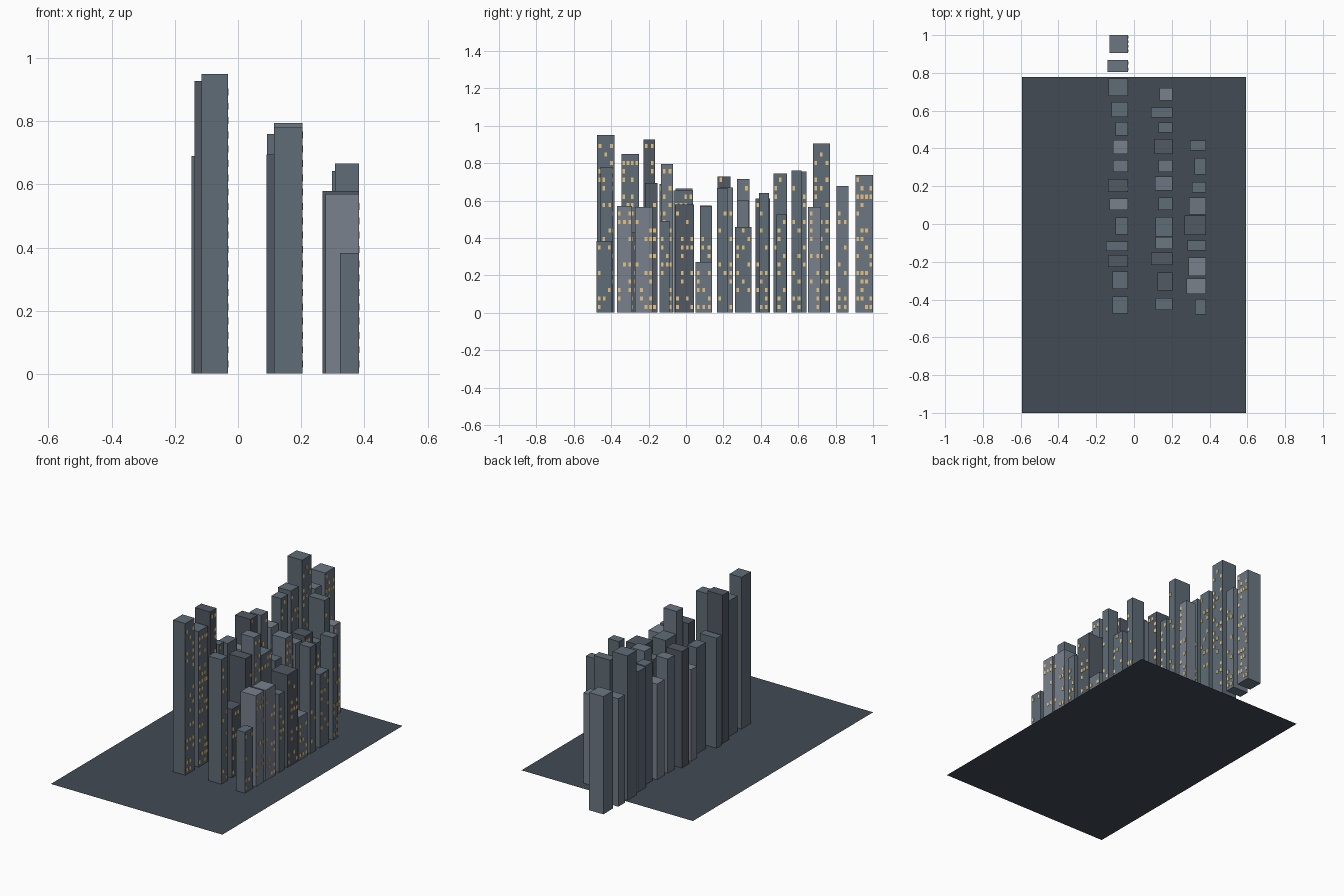
import bpy, bmesh, random
random.seed(4)

def material(name, c):
    m = bpy.data.materials.new(name)
    m.diffuse_color = (*c, 1)
    return m

WALL = {'d': material("dark_wall", (.085, .10, .125)),
        'm': material("mid_wall", (.115, .15, .18)),
        's': material("slate_wall", (.15, .185, .225)),
        'l': material("light_wall", (.19, .22, .27))}
LIT = material("lit_window", (.80, .56, .22))
GROUND = material("asphalt", (.055, .07, .09))

def box(bm, x0, x1, y0, y1, z0, z1, mat=0):
    vs = bmesh.ops.create_cube(bm, size=1)['verts']
    for v in vs:
        v.co = (x1 if v.co.x > 0 else x0, y1 if v.co.y > 0 else y0, z1 if v.co.z > 0 else z0)
    for f in {f for v in vs for f in v.link_faces}:
        f.material_index = mat

def finish(bm, name, *mats):
    me = bpy.data.meshes.new(name)
    bm.to_mesh(me)
    bm.free()
    for m in mats:
        me.materials.append(m)
    ob = bpy.data.objects.new(name, me)
    bpy.context.collection.objects.link(ob)

# a tower with randomly lit windows on its street (+x) side
def tower(name, x0, x1, y0, y1, h, tone):
    bm = bmesh.new()
    box(bm, x0, x1, y0, y1, .003, h)
    cols = max(2, int((y1 - y0) / .023))
    gap = (y1 - y0) / cols
    for r in range(int((h - .05) / .0453) + 1):
        z = .032 + r * .0453
        for c in range(cols):
            if random.random() < .36:
                y = y0 + gap * (c + .5)
                box(bm, x1 - .001, x1 + .002, y - .007, y + .007, z - .011, z + .011, 1)
    finish(bm, name, WALL[tone], LIT)

# rows share a street-side x; each tower: (back x, y min, y max, height, tone)
ROWS = {
    "back_row": (-.032, [
        (-.115, -.475, -.383, .95, 'm'), (-.115, -.345, -.252, .85, 'm'),
        (-.138, -.228, -.165, .928, 'd'), (-.147, -.142, -.092, .69, 'm'),
        (-.098, -.056, .034, .665, 'm'), (-.129, .074, .135, .575, 'l'),
        (-.138, .169, .238, .73, 'd'), (-.112, .274, .340, .715, 's'),
        (-.112, .371, .446, .60, 'l'), (-.098, .469, .540, .745, 'm'),
        (-.120, .566, .645, .755, 'm'), (-.134, .678, .769, .905, 'm'),
        (-.140, .804, .868, .677, 's'), (-.129, .906, 1.0, .738, 's')]),
    "middle_row": (.204, [
        (.114, -.456, -.392, .78, 'm'), (.125, -.352, -.257, .43, 'd'),
        (.090, -.218, -.152, .695, 'd'), (.114, -.133, -.070, .795, 's'),
        (.114, -.066, .038, .655, 'm'), (.130, .074, .139, .57, 'm'),
        (.110, .178, .251, .67, 's'), (.130, .274, .338, .60, 's'),
        (.108, .371, .450, .61, 'd'), (.130, .484, .538, .525, 'm'),
        (.091, .563, .618, .76, 'm'), (.136, .653, .721, .567, 'l')]),
    "front_row": (.382, [
        (.322, -.478, -.396, .383, 'm'), (.277, -.370, -.288, .57, 'l'),
        (.288, -.274, -.178, .567, 'l'), (.283, -.141, -.087, .49, 'm'),
        (.268, -.058, .044, .58, 'd'), (.291, .050, .140, .272, 's'),
        (.307, .167, .222, .667, 'm'), (.320, .262, .350, .46, 'm'),
        (.297, .390, .443, .642, 'm')]),
}
for row, (x1, towers) in ROWS.items():
    for i, (x0, y0, y1, h, tone) in enumerate(towers):
        tower(f"{row}_tower_{i + 1}", x0, x1, y0, y1, h, tone)

# flat ground sheet
bm = bmesh.new()
bm.faces.new([bm.verts.new(p) for p in
              [(-.592, -1, 0), (.592, -1, 0), (.592, .777, 0), (-.592, .777, 0)]])
finish(bm, "ground_sheet", GROUND)
